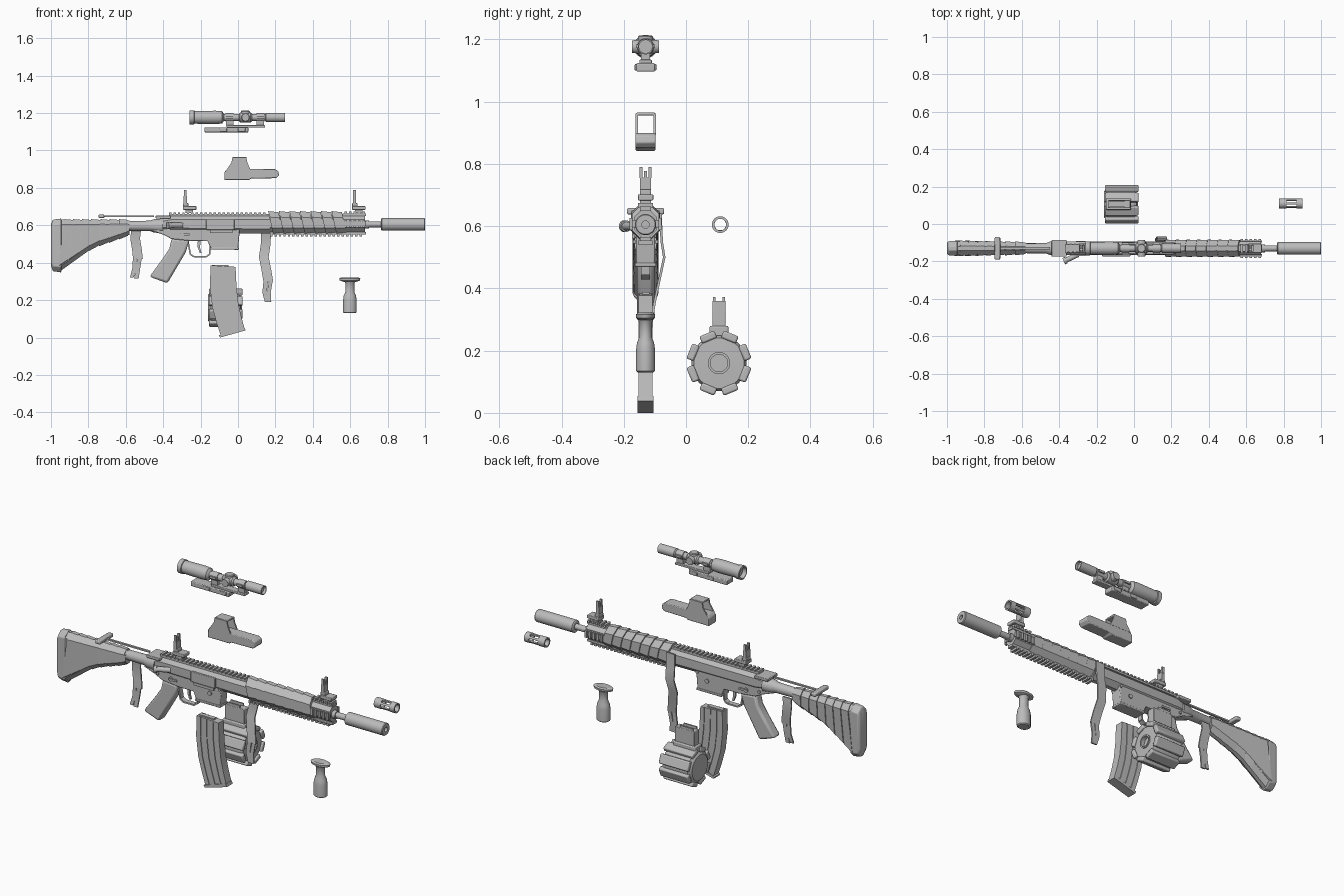
import bpy, bmesh, math
from mathutils import Vector, Matrix

if "Cube" in bpy.data.objects:
    bpy.data.objects.remove(bpy.data.objects["Cube"])

YC = -0.13   # centre plane of the long assembly
BORE = 0.605
mat = bpy.data.materials.new("mid grey")
mat.use_nodes = True
GREY = (0.5, 0.5, 0.5, 1)
mat.diffuse_color = GREY
mat.node_tree.nodes["Principled BSDF"].inputs["Base Color"].default_value = GREY
parts = []


def skin(name, rings, closed=False, bevel=0):
    """Join matching rings of points into a surface."""
    bm = bmesh.new()
    vs = [[bm.verts.new(p) for p in r] for r in rings]
    n = len(vs[0])
    pairs = list(zip(vs, vs[1:])) + ([(vs[-1], vs[0])] if closed else [])
    for a, b in pairs:
        for i in range(n):
            j = (i + 1) % n
            bm.faces.new((a[i], a[j], b[j], b[i]))
    if not closed:
        bm.faces.new(vs[0])
        bm.faces.new(vs[-1])
    bmesh.ops.recalc_face_normals(bm, faces=bm.faces)
    me = bpy.data.meshes.new(name)
    bm.to_mesh(me)
    bm.free()
    ob = bpy.data.objects.new(name, me)
    bpy.context.collection.objects.link(ob)
    me.materials.append(mat)
    if bevel:
        m = ob.modifiers.new("bevel", "BEVEL")
        m.width, m.segments, m.limit_method = bevel, 2, "ANGLE"
    parts.append(ob)
    return ob


def prism(name, pts, half, y=YC, bevel=0):
    """Side outline in x and z, extruded across y."""
    return skin(name, [[(x, y + s * half, z) for x, z in pts] for s in (-1, 1)], bevel=bevel)


def box(name, x0, x1, z0, z1, half, y=YC, bevel=0):
    return prism(name, [(x0, z0), (x1, z0), (x1, z1), (x0, z1)], half, y, bevel)


def lathe(name, profile, centre, axis="X", n=20, closed=False, squash=1):
    """Profile of (distance along axis, radius) turned around the axis."""
    rings = []
    for d, r in profile:
        ring = []
        for i in range(n):
            t = math.tau * (i + 0.5) / n
            u, v = r * math.cos(t), r * math.sin(t)
            p = {"X": (d, u, v), "Y": (u, d, v), "Z": (u, v * squash, d)}[axis]
            ring.append(Vector(p) + Vector(centre))
        rings.append(ring)
    return skin(name, rings, closed)


def pipe(name, x0, x1, r, inner, centre, n=20):
    return lathe(name, [(x0, r), (x1, r), (x1, inner), (x0, inner)], centre, n=n, closed=True)


def octagon(x, z0, z1, hy, cut=0.35, shear=0):
    """Chamfered cross-section, optionally leaning along x."""
    zc, hz = (z0 + z1) / 2, (z1 - z0) / 2
    c = min(hy, hz) * cut * 2
    q = [(hy, hz - c), (hy - c, hz), (c - hy, hz), (-hy, hz - c),
         (-hy, c - hz), (c - hy, -hz), (hy - c, -hz), (hy, c - hz)]
    return [(x + shear * v, YC + u, zc + v) for u, v in q]


def rail(name, x0, x1, z0, z1, half, y=YC, pitch=0.024):
    for i in range(int((x1 - x0) / pitch)):
        box(f"{name}_{i + 1}", x0 + i * pitch, x0 + i * pitch + pitch * 0.55, z0, z1, half, y)


# Stock: butt pad, wrapped body, tube
skin("butt_pad", [octagon(-1, .385, .605, .03), octagon(-.99, .355, .63, .038),
                  octagon(-.945, .348, .636, .04)], bevel=.004)
skin("stock_core", [octagon(-.95, .355, .63, .036), octagon(-.77, .485, .628, .034),
                    octagon(-.58, .55, .625, .03)])
BANDS = 7
for i in range(BANDS):
    def band(t, grow):
        x = -.945 + .36 * t
        low = .36 + .7 * (x + .945) if x < -.77 else .482 + .35 * (x + .77)
        return octagon(x, low - grow, .628 + grow, .037 - .006 * t + grow, shear=.12 * (1 - t))
    skin(f"stock_wrap_{i + 1}", [band(i / BANDS, .005), band((i + .96) / BANDS, .001)])
lathe("buffer_tube", [(-.63, .026), (-.47, .028), (-.45, .036), (-.4, .04)], (0, YC, .597))
box("sling_rod", -.74, -.45, .645, .653, .006)
box("sling_bar", -.745, -.715, .638, .658, .06, bevel=.005)

# Receiver
prism("lower_receiver", [(-.47, .575), (-.4, .58), (.01, .58), (0, .468), (-.147, .479),
                         (-.163, .516), (-.25, .516), (-.355, .527), (-.4, .55)], .03, bevel=.004)
skin("upper_receiver", [octagon(-.41, .57, .64, .028), octagon(-.36, .56, .655, .036),
                        octagon(.17, .555, .655, .036)])
box("ejection_port", -.17, -.02, .575, .632, .006, YC - .038, bevel=.003)
box("port_cover", -.15, -.03, .56, .575, .006, YC - .038)
box("magazine_well_rib", -.15, .005, .47, .482, .034, bevel=.003)
box("charging_handle", -.44, -.36, .636, .652, .045, bevel=.003)
assist = lathe("forward_assist", [(-.04, .014), (.03, .014), (.03, .019), (.045, .019)], (0, 0, 0), n=14)
assist.matrix_world = Matrix.Translation((-.335, YC - .05, .6)) @ Matrix.Rotation(math.radians(205), 4, "Z")
for s in (-1, 1):
    for x, z, r in ((-.3, .55, .012), (-.38, .56, .008), (-.06, .535, .012), (.0, .57, .008)):
        lathe("receiver_pin", [(-.004, r), (.004, r)], (x, YC + s * .032, z), "Y", 12)
    box("selector_lever", -.31, -.26, .545, .555, .004, YC + s * .036)
rail("receiver_rail", -.37, .165, .66, .668, .024)
box("receiver_rail_base", -.37, .17, .65, .661, .02)

# Grip and trigger
prism("pistol_grip", [(-.355, .53), (-.26, .52), (-.28, .455), (-.377, .29), (-.473, .325),
                      (-.4, .425), (-.367, .475)], .028, bevel=.012)
guard = [(-.268, .52), (-.255, .445), (-.235, .432), (-.17, .432), (-.152, .445), (-.147, .5)]
for i, ((xa, za), (xb, zb)) in enumerate(zip(guard, guard[1:])):
    d = Vector((zb - za, xa - xb)).normalized() * .004
    prism(f"trigger_guard_{i + 1}", [(xa - d.x, za - d.y), (xb - d.x, zb - d.y),
                                     (xb + d.x, zb + d.y), (xa + d.x, za + d.y)], .014)
prism("trigger", [(-.215, .52), (-.2, .52), (-.203, .48), (-.195, .453), (-.205, .453), (-.216, .485)], .006)

# Handguard, its wrap and rails
skin("handguard_core", [octagon(.16, .562, .655, .036), octagon(.68, .562, .655, .036)])
N = 7
for i in range(N):
    x = .175 + .395 * i / N
    skin(f"handguard_wrap_{i + 1}", [octagon(x, .552, .676, .046, shear=-.22),
                                     octagon(x + .38 / N, .557, .67, .043, shear=-.22)])
box("top_rail_base", .56, .685, .65, .663, .018)
rail("top_rail", .57, .69, .66, .674, .024)
box("bottom_rail_base", .17, .685, .552, .565, .018)
rail("bottom_rail", .17, .69, .54, .554, .022)
for s in (-1, 1):
    box("side_rail_base", .56, .685, .595, .62, .006, YC + s * .037)
    rail("side_rail", .57, .69, .588, .627, .005, YC + s * .046)

# Barrel and suppressor
lathe("barrel", [(.66, .022), (.7, .022), (.7, .016), (.77, .016)], (0, YC, BORE))
lathe("suppressor", [(.765, .028), (.769, .034), (.996, .034), (1, .031), (1, .012), (.9, .012)],
      (0, YC, BORE), n=24)

# Folding sights
for name, x in (("rear_sight", -.295), ("front_sight", .61)):
    box(name + "_clamp", x, x + .072, .683, .702, .025, bevel=.003)
    box(name + "_foot", x + .015, x + .055, .665, .685, .018)
    box(name + "_hinge", x, x + .03, .7, .718, .018, bevel=.003)
    box(name + "_stem", x + .004, x + .022, .715, .757, .018)
    for k in (-1, 0, 1):
        box(name + "_prong", x + .006, x + .02, .755, .79 - .012 * (k == 0), .0045, YC + k * .0145)

# Cloth straps with split ends
def strap(name, path, hw):
    skin(name, [[(x + a * hw, y + b * .004, z) for a, b in ((-1, -1), (1, -1), (1, 1), (-1, 1))]
                for x, y, z in path])

strap("front_strap", [(.15, -.082, .64), (.15, -.078, .55), (.148, -.07, .5), (.138, -.085, .43),
                      (.152, -.1, .36), (.162, -.11, .3)], .026)
strap("front_strap_tail_left", [(.148, -.11, .3), (.142, -.112, .24), (.156, -.115, .19)], .012)
strap("front_strap_tail_right", [(.175, -.11, .3), (.165, -.112, .24), (.168, -.115, .19)], .01)
strap("rear_strap", [(-.545, -.11, .57), (-.55, -.105, .53), (-.54, -.11, .47), (-.535, -.115, .42)], .026)
strap("rear_strap_tail_left", [(-.552, -.115, .42), (-.555, -.115, .37), (-.568, -.12, .32)], .01)
strap("rear_strap_tail_right", [(-.527, -.115, .42), (-.535, -.115, .37), (-.543, -.12, .315)], .012)

# Curved box magazine with raised side ribs
rear = [(-.147, .385), (-.15, .27), (-.137, .16), (-.115, .08), (-.09, .003)]
fore = [(-.013, .378), (-.008, .27), (.002, .18), (.018, .11), (.037, .04)]

def mag_strip(name, a, b, half):
    edge = lambda t: [(p[0] + (q[0] - p[0]) * t, p[1] + (q[1] - p[1]) * t) for p, q in zip(rear, fore)]
    prism(name, edge(a) + edge(b)[::-1], half)

mag_strip("magazine", 0, 1, .019)
for a, b in ((0, .18), (.26, .46), (.54, .74), (.82, 1)):
    mag_strip("magazine_rib", a, b, .023)
prism("magazine_floor", [(-.102, .012), (-.096, 0), (.04, .038), (.035, .055)], .026)
box("magazine_lips", -.14, -.05, .378, .388, .012)

# Drum magazine
DC = (0, .106, .16)
lathe("drum_body", [(-.16, .07), (-.145, .09), (0, .09), (.013, .082), (.015, .036), (.022, .036),
                    (.022, .028), (.0, .028)], DC, n=20)
for i in range(8):
    rib = box(f"drum_rib_{i + 1}", -.155, .024, .078, .103, .026, y=0, bevel=.006)
    rib.matrix_world = Matrix.Translation(DC) @ Matrix.Rotation(math.tau * (i + .5) / 8, 4, "X")
box("drum_neck", -.15, -.015, .24, .28, .03, DC[1], .005)
box("drum_tower", -.14, -.02, .26, .36, .021, DC[1], .003)
for s in (-1, 1):
    box("drum_lips", -.13, -.05, .355, .373, .004, DC[1] + s * .016)

# Detached foregrip
lathe("foregrip", [(.13, .03), (.135, .037), (.2, .037), (.225, .033), (.245, .024), (.29, .024),
                   (.3, .03)], (.598, YC, 0), "Z", 16, squash=.85)
lathe("foregrip_flange", [(.298, .035), (.305, .055), (.316, .057), (.322, .045)], (.598, YC, 0), "Z", 20, squash=.55)

# Detached flash hider
FC = (0, .11, BORE)
pipe("hider_collar", .775, .815, .027, .019, FC)
pipe("hider_muzzle", .87, .9, .027, .019, FC)
for i in range(6):
    bar = box(f"hider_bar_{i + 1}", .81, .875, .018, .026, .006, 0)
    bar.matrix_world = Matrix.Translation(FC) @ Matrix.Rotation(math.tau * i / 6, 4, "X")

# Scope
SC = (0, YC, 1.177)
lathe("scope_body", [(-.24, .024), (-.26, .03), (-.258, .038), (-.235, .038), (-.233, .034), (-.12, .036),
                     (-.085, .033), (-.075, .019), (.145, .018), (.15, .025), (.25, .025), (.25, .021),
                     (.235, .021)], SC, n=24)
for x in (-.045, .12):
    lathe("scope_ring", [(x - .022, .023), (x + .022, .023)], SC, n=12)
    box("ring_stem", x - .02, x + .02, 1.128, 1.165, .014)
    box("ring_clamp", x - .018, x + .018, 1.172, 1.184, .03)
lathe("scope_saddle", [(.005, .02), (.012, .027), (.068, .027), (.075, .02)], SC, n=16)
lathe("side_turrets", [(-.044, .02), (-.03, .022), (.03, .022), (.044, .02)], (.04, YC, 1.177), "Y", 16)
lathe("top_turret", [(0, .024), (.032, .024), (.036, .02)], (.04, YC, 1.177), "Z", 16)
box("scope_mount_bar", -.06, .145, 1.122, 1.135, .02, bevel=.003)
box("scope_mount_base", -.18, .055, 1.097, 1.124, .03, bevel=.004)
for x in (-.1, 0):
    box("mount_lever", x, x + .04, 1.1, 1.121, .035, bevel=.003)

# Open hooded sight
prism("hooded_sight_body", [(-.072, .842), (-.072, .885), (-.06, .9), (.067, .9), (.2, .9), (.215, .89),
                            (.22, .868), (.205, .852), (.07, .85), (.06, .842)], .032, bevel=.004)
for s in (-1, 1):
    prism("sight_hood_side", [(-.062, .895), (-.035, .935), (-.03, .962), (.045, .962), (.05, .935),
                              (.068, .895)], .004, YC + s * .029)
box("sight_hood_roof", -.03, .045, .955, .965, .03, bevel=.003)

bpy.ops.object.select_all(action="DESELECT")
for ob in parts:
    ob.select_set(True)
bpy.context.view_layer.objects.active = parts[0]
bpy.ops.object.shade_smooth_by_angle(angle=math.radians(32))
